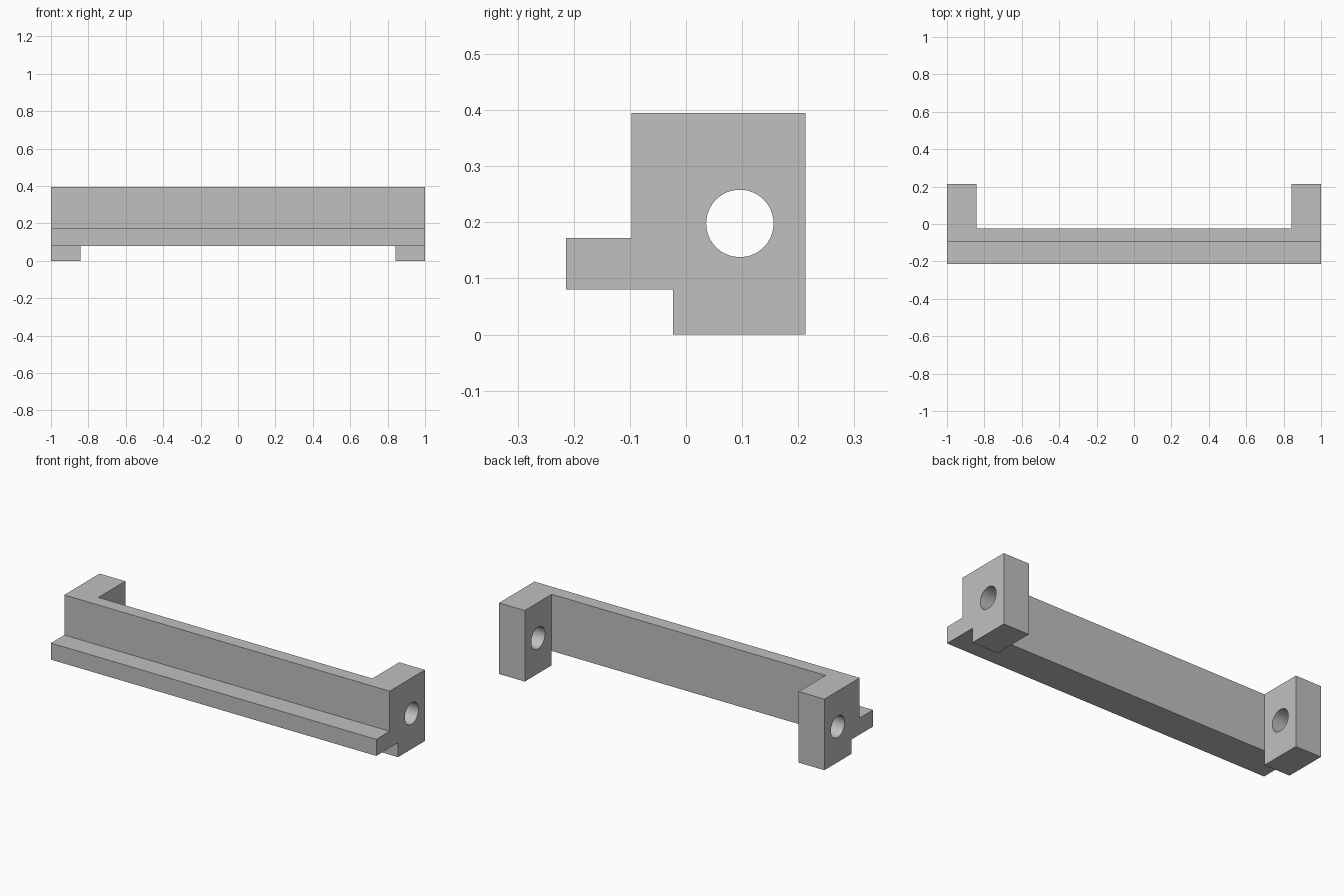
import bpy
import bmesh
import math
from mathutils import Matrix

cube = bpy.data.objects.get("Cube")
if cube:
    bpy.data.objects.remove(cube, do_unlink=True)

grey = bpy.data.materials.new("plain grey")
grey.use_nodes = True
colour = (0.53, 0.53, 0.53, 1)
grey.diffuse_color = colour
grey.node_tree.nodes["Principled BSDF"].inputs["Base Color"].default_value = colour


def finish(name, bm):
    bmesh.ops.recalc_face_normals(bm, faces=bm.faces)
    mesh = bpy.data.meshes.new(name)
    bm.to_mesh(mesh)
    bm.free()
    mesh.materials.append(grey)
    obj = bpy.data.objects.new(name, mesh)
    bpy.context.collection.objects.link(obj)
    return obj


def extrude_along_x(name, profile, half):
    """Extrude a (y, z) outline from -half to +half."""
    bm = bmesh.new()
    face = bm.faces.new([bm.verts.new((-half, y, z)) for y, z in profile])
    moved = bmesh.ops.extrude_face_region(bm, geom=[face])["geom"]
    verts = [v for v in moved if isinstance(v, bmesh.types.BMVert)]
    bmesh.ops.translate(bm, verts=verts, vec=(2 * half, 0, 0))
    return finish(name, bm)


def cut(target, cutter):
    cutter.hide_render = True
    mod = target.modifiers.new("cut", "BOOLEAN")
    mod.operation = "DIFFERENCE"
    mod.solver = "EXACT"
    mod.object = cutter
    bpy.context.view_layer.objects.active = target
    bpy.ops.object.modifier_apply(modifier=mod.name)
    bpy.data.objects.remove(cutter, do_unlink=True)


# Bracket body: wall, front ledge and end lugs share one side outline
wall_front, wall_back, back = -0.097, -0.023, 0.213
ledge_bottom, ledge_top, top = 0.08, 0.172, 0.395
bracket = extrude_along_x("mounting_bracket", [
    (-0.214, ledge_bottom), (wall_back, ledge_bottom), (wall_back, 0), (back, 0),
    (back, top), (wall_front, top), (wall_front, ledge_top), (-0.214, ledge_top)], 1)

# Open recess between the two end lugs
recess = extrude_along_x("recess_cutter", [
    (wall_back, -0.1), (0.4, -0.1), (0.4, 0.6), (wall_back, 0.6)], 0.842)
cut(bracket, recess)

# Round hole through both lugs
bm = bmesh.new()
place = Matrix.Translation((0, 0.096, 0.198)) @ Matrix.Rotation(math.pi / 2, 4, "Y")
bmesh.ops.create_cone(bm, cap_ends=True, segments=64, radius1=0.06, radius2=0.06,
                      depth=2.4, matrix=place)
cut(bracket, finish("hole_cutter", bm))

# Smooth hole walls, sharp corners
bpy.ops.object.select_all(action="DESELECT")
bracket.select_set(True)
bpy.context.view_layer.objects.active = bracket
bpy.ops.object.shade_smooth_by_angle(angle=math.radians(30))
